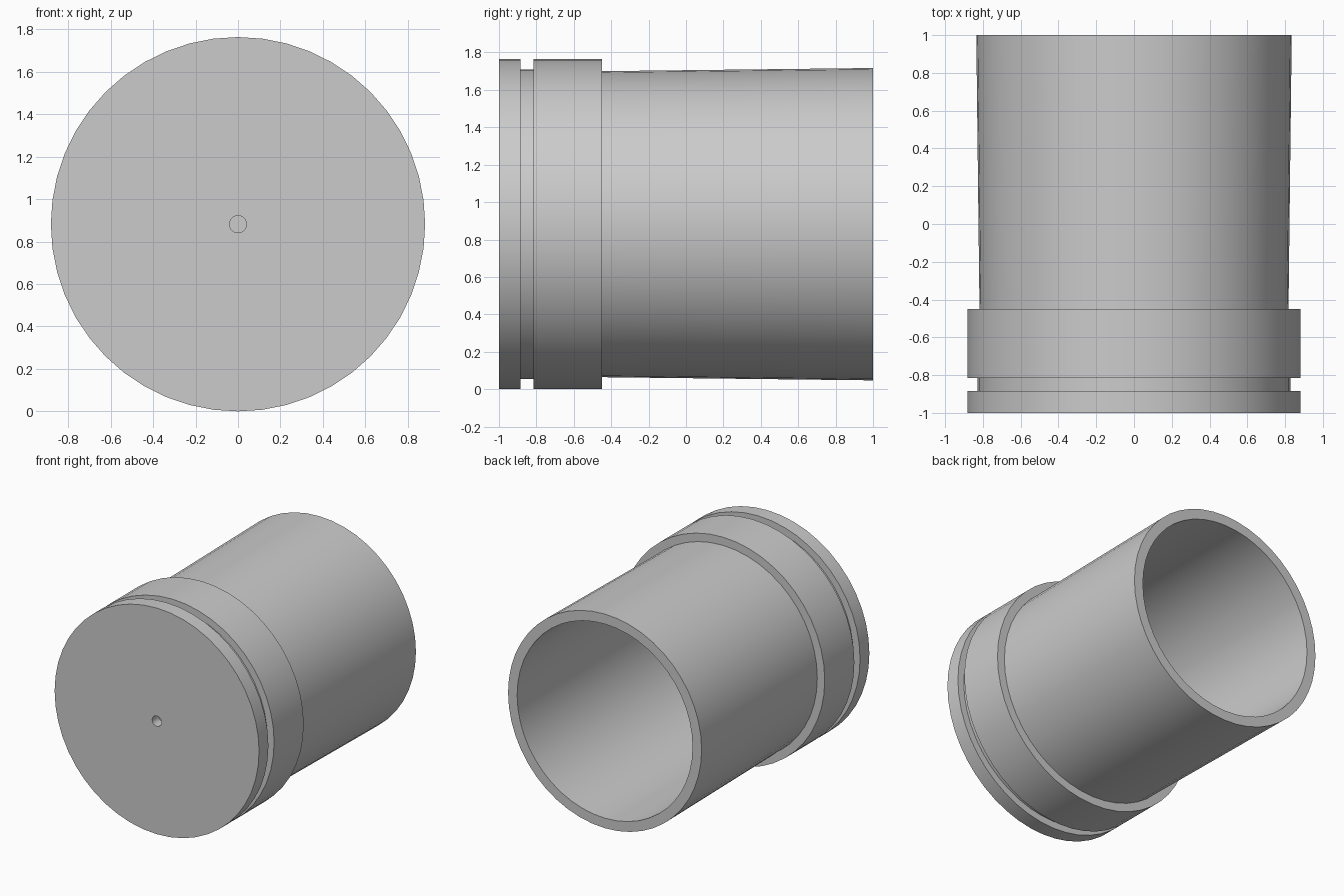
import bpy, bmesh, math

if "Cube" in bpy.data.objects:
    bpy.data.objects.remove(bpy.data.objects["Cube"])

R, SEG = 0.882, 48

grey = bpy.data.materials.new("plain grey")
grey.diffuse_color = (0.6, 0.6, 0.6, 1)
grey.use_nodes = True
grey.node_tree.nodes["Principled BSDF"].inputs["Base Color"].default_value = grey.diffuse_color

# Half section as (radius, y): blind centre hole, crown, ring groove, tapered skirt, bore
profile = [(0, -0.92), (0.04, -0.92), (0.04, -1), (R, -1), (R, -0.885),
           (0.828, -0.885), (0.828, -0.815), (R, -0.815), (R, -0.45),
           (0.818, -0.45), (0.835, 1), (0.757, 1), (0.757, -0.7), (0, -0.7)]

# Spin the section around the long axis
bm = bmesh.new()
verts = [bm.verts.new((r, y, 0)) for r, y in profile]
edges = [bm.edges.new(pair) for pair in zip(verts, verts[1:])]
bmesh.ops.spin(bm, geom=verts + edges, cent=(0, 0, 0), axis=(0, 1, 0),
               angle=2 * math.pi, steps=SEG, use_duplicate=False)
bmesh.ops.remove_doubles(bm, verts=bm.verts, dist=0.0005)
bmesh.ops.recalc_face_normals(bm, faces=bm.faces)
bmesh.ops.translate(bm, verts=bm.verts, vec=(0, 0, R))

mesh = bpy.data.meshes.new("hollow_piston")
bm.to_mesh(mesh)
bm.free()
mesh.materials.append(grey)
piston = bpy.data.objects.new("hollow_piston", mesh)
bpy.context.collection.objects.link(piston)

# Smooth the round walls, keep the rims sharp
bpy.context.view_layer.objects.active = piston
piston.select_set(True)
bpy.ops.object.shade_smooth_by_angle(angle=math.radians(30))
